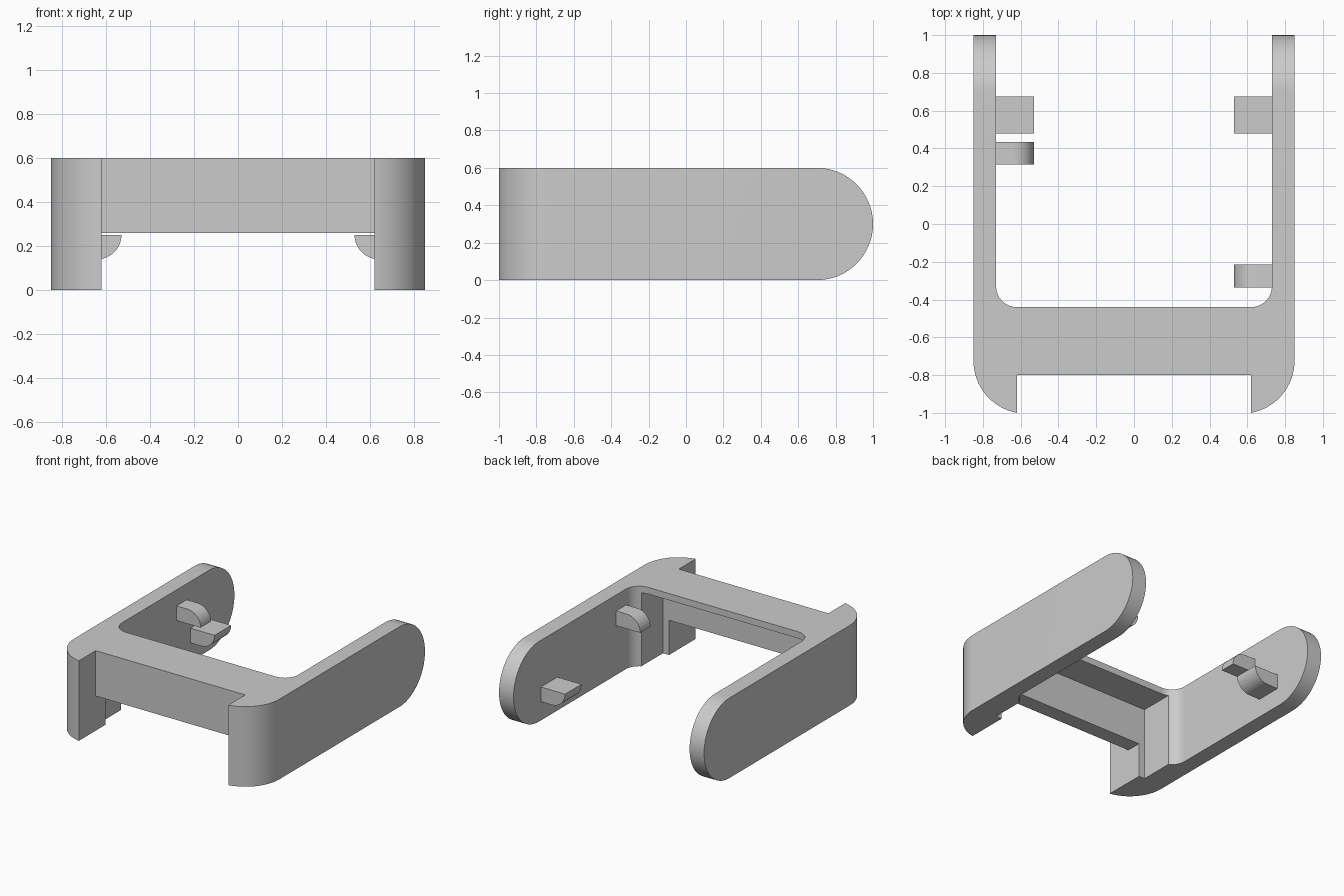
import bpy, bmesh, math
from mathutils import Matrix

if "Cube" in bpy.data.objects:
    bpy.data.objects.remove(bpy.data.objects["Cube"], do_unlink=True)

grey = bpy.data.materials.new("plain grey")
grey.use_nodes = True
colour = (0.6, 0.6, 0.6, 1)
grey.diffuse_color = colour
grey.node_tree.nodes["Principled BSDF"].inputs["Base Color"].default_value = colour


def arc(cx, cy, r, start, end, steps=16):
    """Points along a circular arc, angles in degrees."""
    angles = [math.radians(start + (end - start) * i / steps) for i in range(steps + 1)]
    return [(cx + r * math.cos(a), cy + r * math.sin(a)) for a in angles]


def prism(name, profile, low, high, axis="z"):
    """Extrude a profile along z (in xy), x (in yz) or y (in xz)."""
    place = {"z": lambda a, b, t: (a, b, t),
             "x": lambda a, b, t: (t, a, b),
             "y": lambda a, b, t: (a, t, b)}[axis]
    bm = bmesh.new()
    face = bm.faces.new([bm.verts.new(place(a, b, low)) for a, b in profile])
    new = bmesh.ops.extrude_face_region(bm, geom=[face])["geom"]
    shift = Matrix.Translation(place(0, 0, high - low))
    bmesh.ops.transform(bm, matrix=shift, verts=[v for v in new if isinstance(v, bmesh.types.BMVert)])
    bmesh.ops.recalc_face_normals(bm, faces=bm.faces)
    mesh = bpy.data.meshes.new(name)
    bm.to_mesh(mesh)
    bm.free()
    mesh.materials.append(grey)
    obj = bpy.data.objects.new(name, mesh)
    bpy.context.collection.objects.link(obj)
    return obj


def block(name, x, y0, y1, z0, z1):
    return prism(name, [(-x, y0), (x, y0), (x, y1), (-x, y1)], z0, z1)


def select(obj):
    bpy.ops.object.select_all(action="DESELECT")
    obj.select_set(True)
    bpy.context.view_layer.objects.active = obj


def carve(target, cutter, operation="DIFFERENCE"):
    mod = target.modifiers.new("carve", "BOOLEAN")
    mod.operation, mod.object, mod.solver = operation, cutter, "EXACT"
    select(target)
    bpy.ops.object.modifier_apply(modifier=mod.name)
    bpy.data.objects.remove(cutter, do_unlink=True)


# U-shaped frame: rounded horns at the front, two long arms to the back
horn_end = math.degrees(math.acos(0.05 / 0.28))
half = [(0.62, -0.80)]
half += arc(0.57, -0.724, 0.28, -horn_end, 0)
half += [(0.85, 1), (0.73, 1)]
half += arc(0.62, -0.33, 0.11, 0, -90)
frame = prism("frame", half + [(-x, y) for x, y in reversed(half)], 0, 0.6)

# Round the arm ends seen from the side
side = [(-1.2, 0)] + arc(0.7, 0.3, 0.3, -90, 90, 32) + [(-1.2, 0.6)]
carve(frame, prism("side_cutter", side, -1, 1, "x"), "INTERSECT")

# Hollow behind the front wall, and the opening below it
carve(frame, block("hollow_cutter", 0.67, -0.685, -0.3, -0.1, 0.55))
carve(frame, block("opening_cutter", 0.62, -0.9, -0.6, -0.1, 0.26))

# Pegs on the inner arm faces: one corner rounded, above or below
def peg(name, sign, y0, y1, flat, height):
    start, end = (180, 90) if height > 0 else (180, 270)
    profile = [(0.74, flat), (0.53, flat)] + arc(0.64, flat, 0.11, start, end, 12)[1:]
    profile.append((0.74, flat + height))
    return prism(name, [(sign * x, z) for x, z in profile], y0, y1, "y")


pegs = [peg("left_lower_peg", 1, 0.48, 0.675, 0.25, -0.11),
        peg("right_lower_peg", -1, 0.48, 0.675, 0.25, -0.11),
        peg("left_upper_peg", 1, -0.335, -0.215, 0.37, 0.11),
        peg("right_upper_peg", -1, 0.315, 0.435, 0.37, 0.11)]

for obj in [frame] + pegs:
    select(obj)
    bpy.ops.object.shade_smooth_by_angle(angle=math.radians(30))
